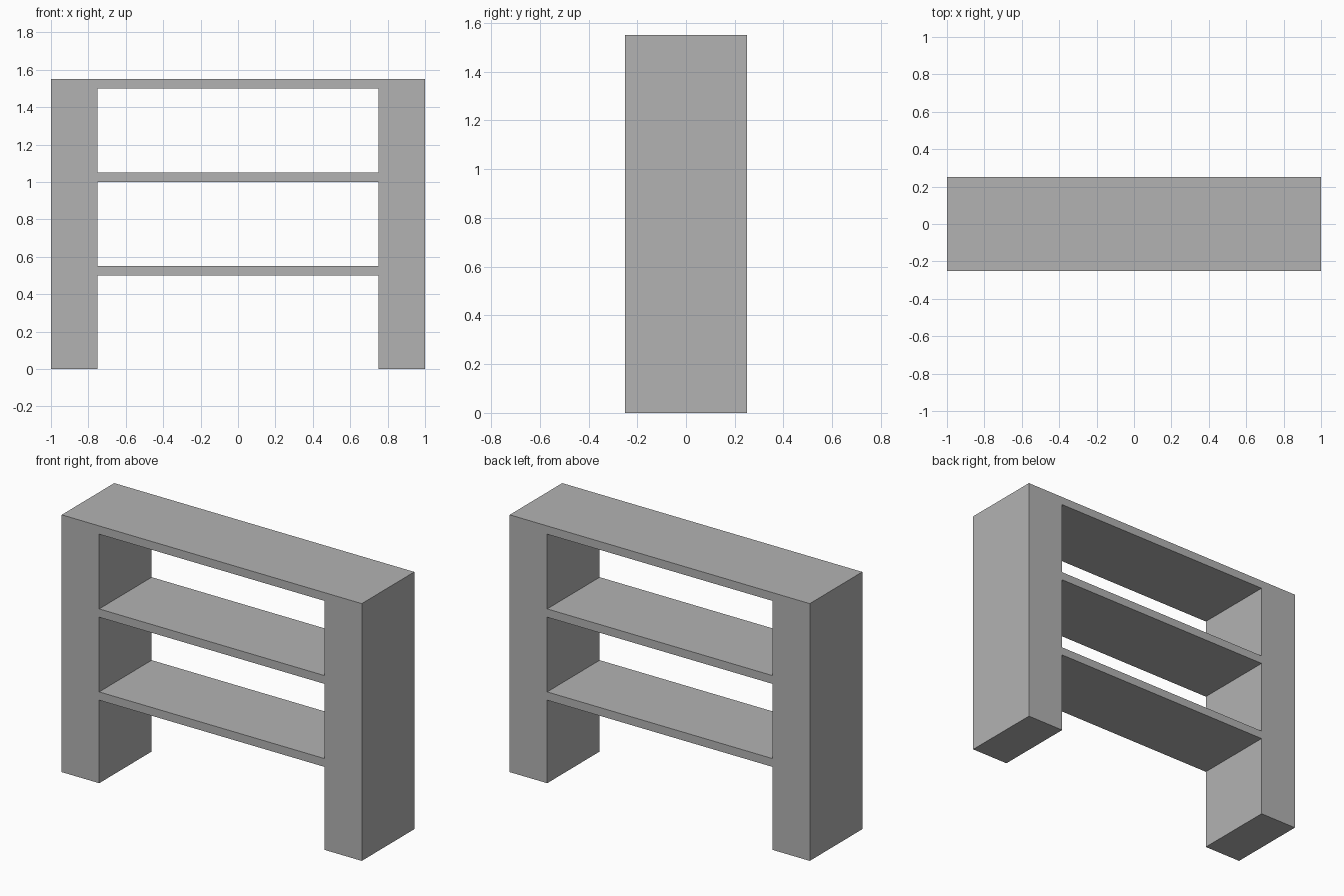
import bpy

cube = bpy.data.objects.get("Cube")
if cube:
    bpy.data.objects.remove(cube, do_unlink=True)

DEPTH = 0.5
HEIGHT = 1.55
POST_WIDTH = 0.25
SHELF_THICKNESS = 0.05
SHELF_SPAN = 1.5

# Single plain grey finish
grey = bpy.data.materials.new("plain_grey")
colour = (0.45, 0.45, 0.45, 1)
grey.use_nodes = True
grey.diffuse_color = colour
grey.node_tree.nodes["Principled BSDF"].inputs["Base Color"].default_value = colour


def box(name, centre, size):
    bpy.ops.mesh.primitive_cube_add(size=1, location=centre)
    obj = bpy.context.object
    obj.name = name
    obj.scale = size
    bpy.ops.object.transform_apply(location=False, rotation=False, scale=True)
    obj.data.materials.append(grey)
    return obj


# Upright side posts
for name, side in (("right_post", -1), ("left_post", 1)):
    x = side * (SHELF_SPAN + POST_WIDTH) / 2
    box(name, (x, 0, HEIGHT / 2), (POST_WIDTH, DEPTH, HEIGHT))

# Evenly spaced shelves between the posts
for name, base in (("lower_shelf", 0.5), ("middle_shelf", 1.0), ("top_shelf", 1.5)):
    box(name, (0, 0, base + SHELF_THICKNESS / 2),
        (SHELF_SPAN, DEPTH, SHELF_THICKNESS))
